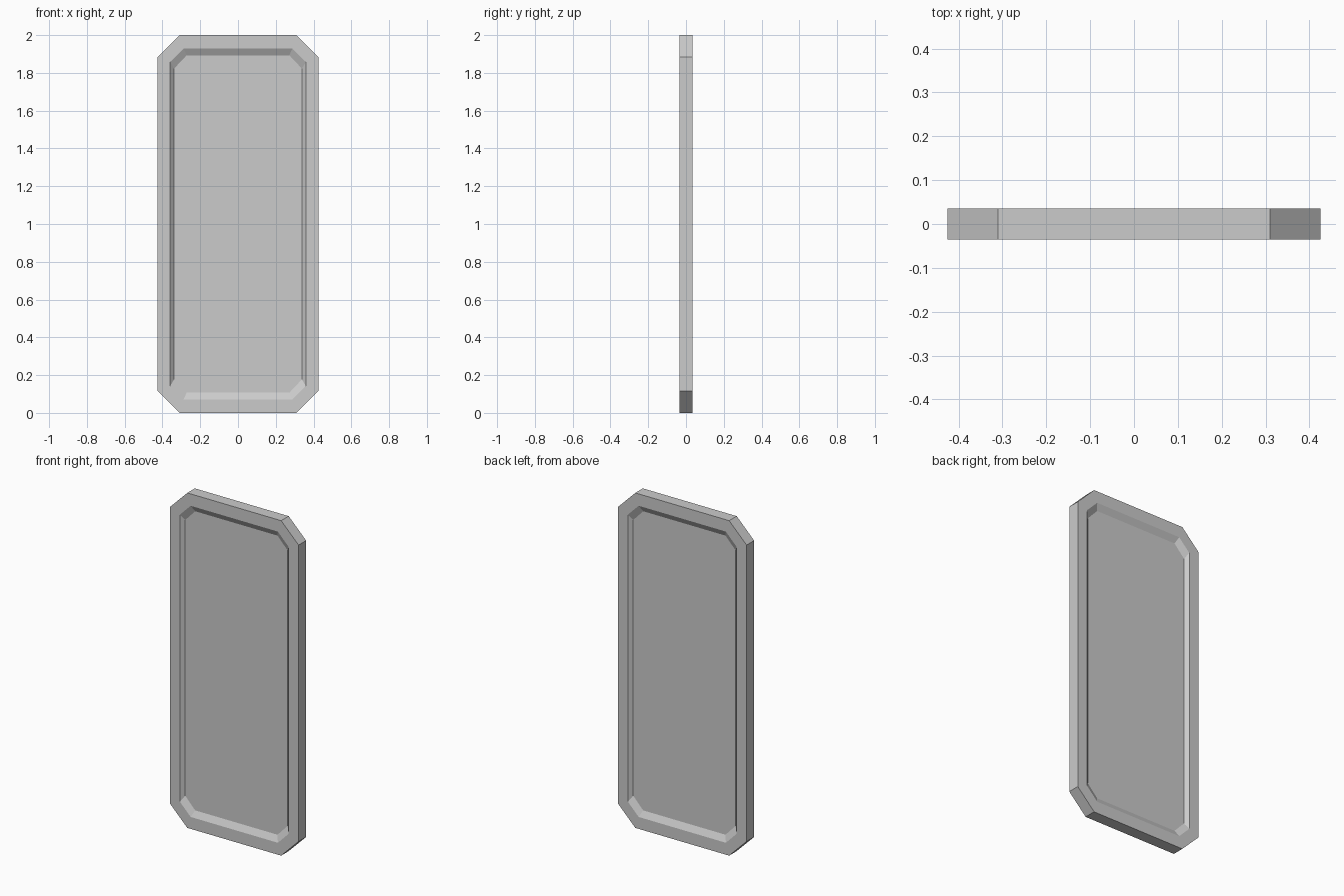
import bpy, bmesh

if "Cube" in bpy.data.objects:
    bpy.data.objects.remove(bpy.data.objects["Cube"])

HALF_W, HALF_H, HALF_T = 0.425, 1.0, 0.0355
DEPTH = 0.02


def octagon(bm, w, h, cx, cz, y):
    """Ring of 8 verts; w/h are half sizes, cx/cz the corner cut positions."""
    pts = [(cx, h), (w, cz), (w, -cz), (cx, -h),
           (-cx, -h), (-w, -cz), (-w, cz), (-cx, h)]
    return [bm.verts.new((x, y, z + HALF_H)) for x, z in pts]


def bridge(bm, a, b):
    for i in range(8):
        j = (i + 1) % 8
        bm.faces.new((a[i], a[j], b[j], b[i]))


bm = bmesh.new()
rims = []

# Framed face with sloped recess, on front and back
for side in (-1, 1):
    y = side * HALF_T
    rim = octagon(bm, HALF_W, HALF_H, 0.31, 0.885, y)
    lip = octagon(bm, 0.359, 0.929, 0.288, 0.857, y)
    floor = octagon(bm, 0.338, 0.893, 0.272, 0.823, y - side * DEPTH)
    bridge(bm, rim, lip)
    bridge(bm, lip, floor)
    bm.faces.new(floor)
    rims.append(rim)

# Outer edge of the slab
bridge(bm, rims[0], rims[1])
bmesh.ops.recalc_face_normals(bm, faces=bm.faces)

mesh = bpy.data.meshes.new("door_panel")
bm.to_mesh(mesh)
bm.free()
panel = bpy.data.objects.new("door_panel", mesh)
bpy.context.collection.objects.link(panel)
